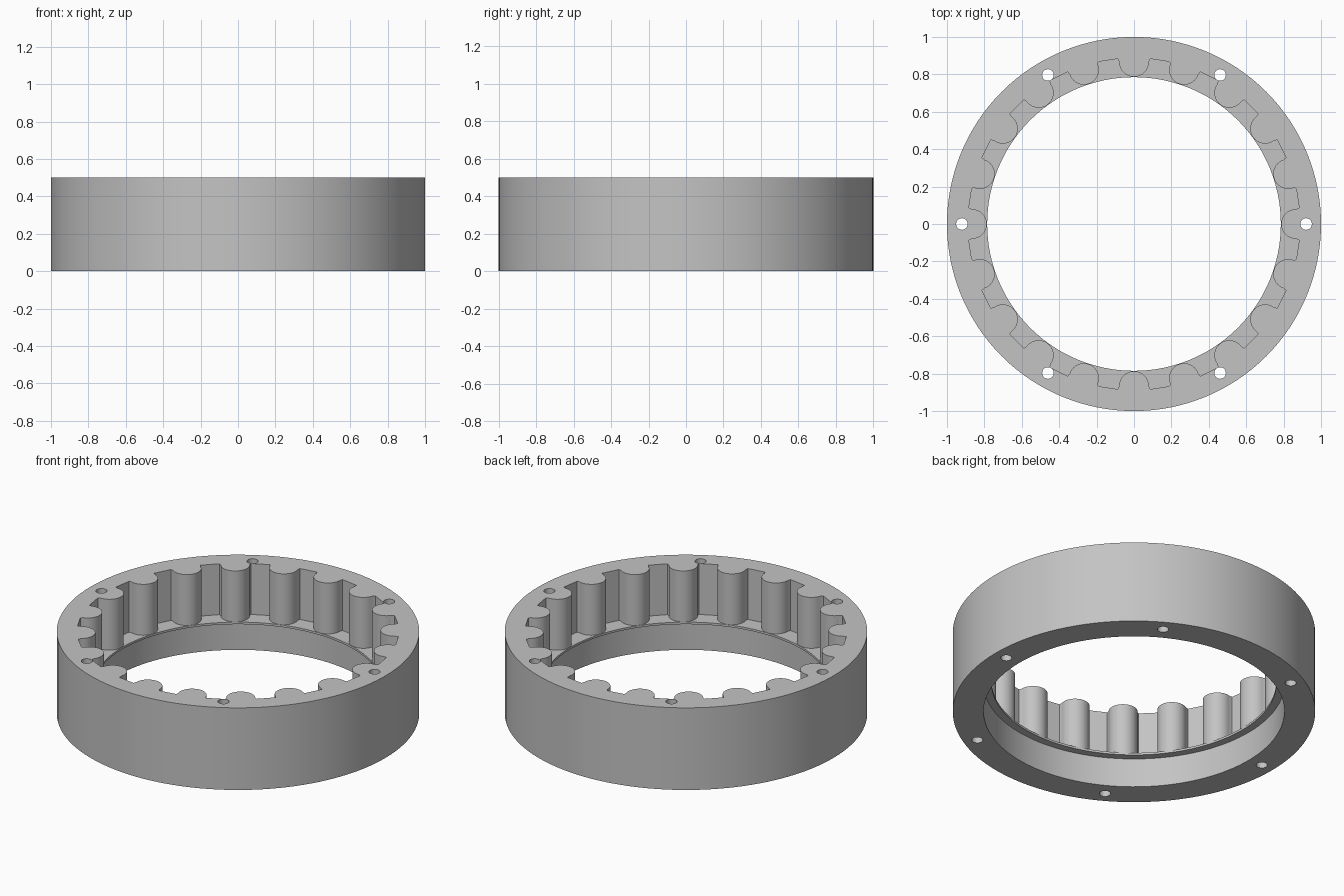
import bpy, bmesh
from math import sin, cos, pi, radians

cube = bpy.data.objects.get("Cube")
if cube:
    bpy.data.objects.remove(cube)

HEIGHT, FLOOR, LIP = 0.5, 0.19, 0.177
PINS, BOLTS = 20, 6

grey = bpy.data.materials.new("grey")
grey.use_nodes = True
color = (0.55, 0.55, 0.55, 1)
grey.diffuse_color = color
grey.node_tree.nodes["Principled BSDF"].inputs["Base Color"].default_value = color


def circle(r, n, cx=0, cy=0):
    return [(cx + r * cos(2 * pi * i / n), cy + r * sin(2 * pi * i / n)) for i in range(n)]


def prism(name, outline, z0, z1):
    """Extrude a counter-clockwise outline from z0 to z1."""
    bm = bmesh.new()
    face = bm.faces.new([bm.verts.new((x, y, z0)) for x, y in outline])
    up = bmesh.ops.extrude_face_region(bm, geom=[face])
    bmesh.ops.translate(bm, vec=(0, 0, z1 - z0),
                        verts=[v for v in up["geom"] if isinstance(v, bmesh.types.BMVert)])
    bmesh.ops.recalc_face_normals(bm, faces=bm.faces)
    mesh = bpy.data.meshes.new(name)
    bm.to_mesh(mesh)
    bm.free()
    mesh.materials.append(grey)
    obj = bpy.data.objects.new(name, mesh)
    bpy.context.collection.objects.link(obj)
    return obj


def pin_outline():
    """Half-round pins standing between straight-backed pockets."""
    steps, pin_r, pin_centre = 18, 0.08, 0.867
    corner_side, corner_r = 0.0863, 0.8834
    local = [(corner_r, -corner_side)]
    for i in range(steps + 1):
        a = pi * i / steps
        local.append((pin_centre - pin_r * sin(a), -pin_r * cos(a)))
    local.append((corner_r, corner_side))
    points = []
    for k in range(PINS):
        c, s = cos(2 * pi * k / PINS), sin(2 * pi * k / PINS)
        points += [(r * c - t * s, r * s + t * c) for r, t in local]
    return points


# Solid ring body
ring = prism("pin_ring", circle(1, 128), 0, HEIGHT)

# Cutters: lower bore, lip opening, pin pockets, bolt holes
cutters = [
    prism("lower_bore", circle(0.83, 128), -0.1, LIP),
    prism("lip_opening", circle(0.785, 128), LIP - 0.05, FLOOR + 0.05),
    prism("pin_pockets", pin_outline(), FLOOR, HEIGHT + 0.1),
]
for k in range(BOLTS):
    a = radians(360 / BOLTS * k)
    cutters.append(prism("bolt_hole", circle(0.031, 24, 0.92 * cos(a), 0.92 * sin(a)),
                         -0.1, HEIGHT + 0.1))

bpy.ops.object.select_all(action='DESELECT')
bpy.context.view_layer.objects.active = ring
ring.select_set(True)
for cutter in cutters:
    cutter.hide_render = True
    cut = ring.modifiers.new(cutter.name, 'BOOLEAN')
    cut.operation = 'DIFFERENCE'
    cut.solver = 'EXACT'
    cut.object = cutter
    bpy.ops.object.modifier_apply(modifier=cut.name)
    bpy.data.objects.remove(cutter)

bpy.ops.object.shade_smooth_by_angle(angle=radians(30))
